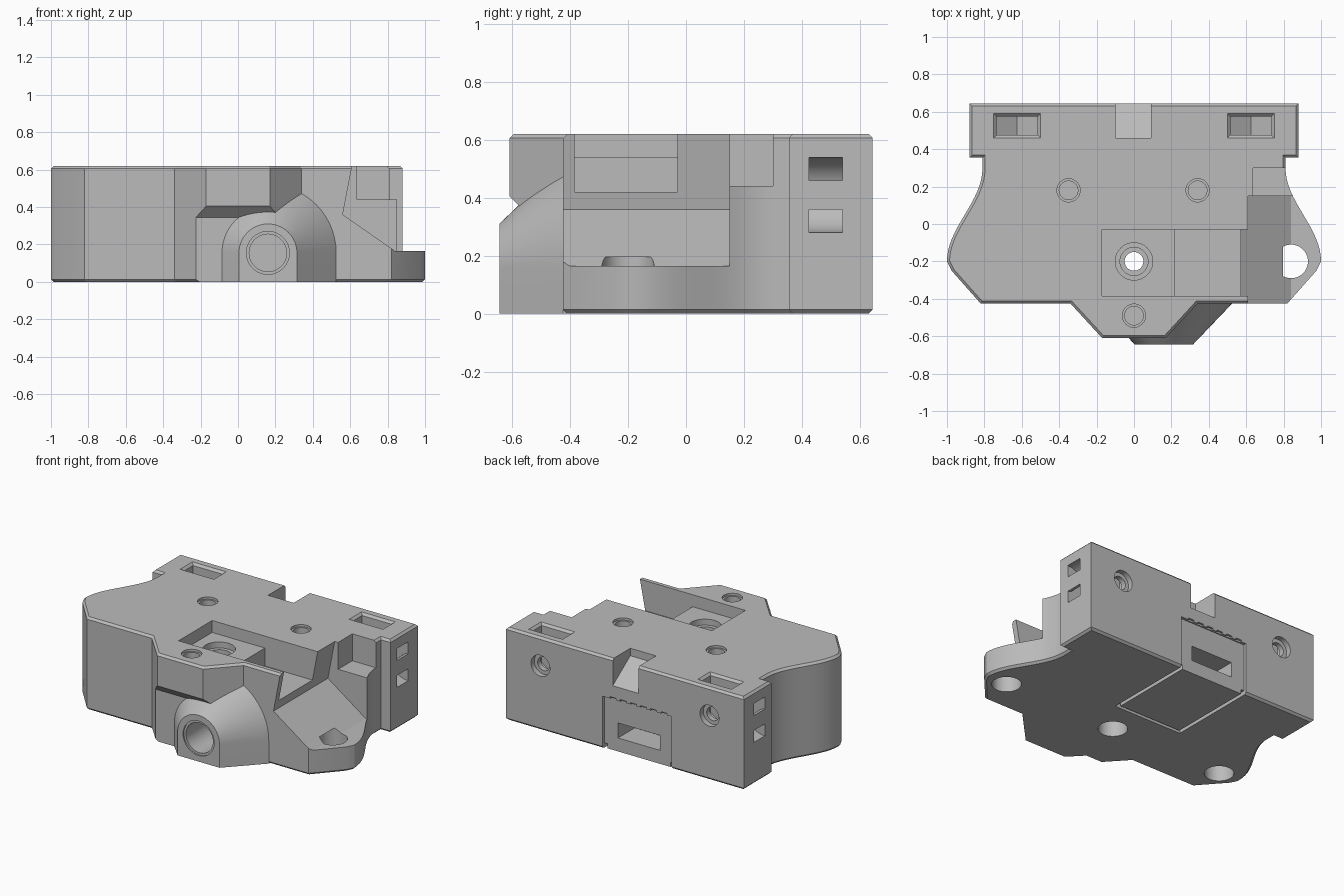
import bpy, bmesh, math

cube = bpy.data.objects.get("Cube")
if cube:
    bpy.data.objects.remove(cube, do_unlink=True)

TOP = 0.62

grey = bpy.data.materials.new("plain grey")
grey.use_nodes = True
grey.diffuse_color = (0.5, 0.5, 0.5, 1)
grey.node_tree.nodes["Principled BSDF"].inputs["Base Color"].default_value = (0.5, 0.5, 0.5, 1)


def loft(name, loops, bevel=0):
    """Solid through a list of equal-length loops, closed at both ends."""
    bm = bmesh.new()
    rings = [[bm.verts.new(p) for p in loop] for loop in loops]
    n = len(rings[0])
    for a, b in zip(rings, rings[1:]):
        for i in range(n):
            j = (i + 1) % n
            bm.faces.new((a[i], a[j], b[j], b[i]))
    bm.faces.new(rings[0])
    bm.faces.new(rings[-1])
    bmesh.ops.recalc_face_normals(bm, faces=bm.faces)
    if bevel:
        rims = [e for e in bm.edges if abs(e.verts[0].co.z - e.verts[1].co.z) < 1e-5]
        bmesh.ops.bevel(bm, geom=rims, offset=bevel, segments=1, affect='EDGES')
    mesh = bpy.data.meshes.new(name)
    bm.to_mesh(mesh)
    bm.free()
    mesh.materials.append(grey)
    ob = bpy.data.objects.new(name, mesh)
    bpy.context.collection.objects.link(ob)
    return ob


def place(axis, u, v, d):
    return {'x': (d, u, v), 'y': (u, d, v), 'z': (u, v, d)}[axis]


def prism(name, pts, axis, lo, hi, bevel=0):
    return loft(name, [[place(axis, u, v, d) for u, v in pts] for d in (lo, hi)], bevel)


def circle(u, v, r, n=40):
    return [(u + r * math.cos(2 * math.pi * i / n), v + r * math.sin(2 * math.pi * i / n)) for i in range(n)]


def combine(other, operation='DIFFERENCE'):
    mod = body.modifiers.new("combine", 'BOOLEAN')
    mod.operation, mod.solver, mod.object = operation, 'EXACT', other
    bpy.ops.object.select_all(action='DESELECT')
    bpy.context.view_layer.objects.active = body
    body.select_set(True)
    bpy.ops.object.modifier_apply(modifier=mod.name)
    bpy.data.objects.remove(other, do_unlink=True)


def cut_prism(pts, axis, lo, hi):
    combine(prism("cutter", pts, axis, lo, hi))


def cut_hole(u, v, r, axis, lo, hi):
    cut_prism(circle(u, v, r), axis, lo, hi)


def cut_box(x0, x1, y0, y1, z0, z1):
    cut_prism([(x0, y0), (x1, y0), (x1, y1), (x0, y1)], 'z', z0, z1)


# Main body: mirrored plan outline with flowing ears and a pointed nose
half = [(0.17, -0.61), (0.34, -0.425), (0.82, -0.425), (0.975, -0.25)]
for i in range(17):
    t = i / 16
    half.append((0.905 + 0.095 * math.cos(math.pi * t), -0.2 + 0.5 * t))
half += [(0.81, 0.355), (0.88, 0.355), (0.88, 0.645)]
outline = half + [(-x, y) for x, y in reversed(half)]
body = prism("mount_body", outline, 'z', 0, TOP, bevel=0.014)

# Undercut below the nose
cut_prism([(-0.8, -0.1), (-0.55, -0.1), (-0.55, 0.345), (-0.61, 0.405), (-0.8, 0.6)], 'x', -0.5, 0.5)


# Flared arch boss on the front
def arch(r, y, cx=0.16, cz=0.155, n=28):
    arc = [(cx + r * math.cos(math.pi * i / n), y, cz + r * math.sin(math.pi * i / n)) for i in range(n + 1)]
    return [(cx + r, y, 0)] + arc + [(cx - r, y, 0)]


combine(loft("boss", [arch(0.155, -0.645), arch(0.365, -0.425), arch(0.365, -0.40)]), 'UNION')
cut_hole(0.16, 0.155, 0.115, 'y', -0.7, -0.635)
cut_hole(0.16, 0.155, 0.10, 'y', -0.7, -0.31)

# Open side cut with a sloped floor, and the square notch behind it
cut_prism([(0.645, 0.8), (0.61, TOP), (0.56, 0.36), (0.84, 0.165), (1.2, 0.165), (1.2, 0.8)], 'y', -0.55, 0.15)
cut_box(0.635, 1.1, 0.1, 0.30, 0.44, 0.8)

# Two-level pocket in the top
cut_box(-0.17, 0.25, -0.385, -0.03, 0.54, 0.8)
cut_box(0.22, 0.68, -0.385, -0.03, 0.42, 0.8)

# Stepped centre hole
cut_hole(0, -0.2, 0.10, 'z', 0.50, 0.56)
cut_hole(0, -0.2, 0.075, 'z', 0.46, 0.56)
cut_hole(0, -0.2, 0.05, 'z', -0.1, 0.56)
cut_hole(0, -0.2, 0.09, 'z', -0.1, 0.2)

# Blind holes in the top
for x, y in ((-0.35, 0.18), (0.34, 0.18), (0, -0.49)):
    cut_hole(x, y, 0.062, 'z', 0.605, 0.7)
    cut_hole(x, y, 0.05, 'z', 0.4, 0.7)

for s in (-1, 1):
    # Ear holes from below
    cut_hole(s * 0.84, -0.2, 0.09, 'z', -0.1, 0.195)

    # Nut pockets with a V floor and a flared rim
    cx = s * 0.625
    cut_prism([(cx - 0.11, 0.8), (cx - 0.11, 0.36), (cx, 0.29), (cx + 0.11, 0.36), (cx + 0.11, 0.8)],
              'y', 0.475, 0.575)
    rim = []
    for g, z in ((0, 0.605), (0.03, 0.635)):
        rim.append([(cx + a * (0.11 + g), 0.525 + b * (0.05 + g), z)
                    for a, b in ((-1, -1), (1, -1), (1, 1), (-1, 1))])
    combine(loft("cutter", rim))

    # Screw holes in the back
    cut_hole(cx, 0.43, 0.07, 'y', 0.61, 0.7)
    cut_hole(cx, 0.43, 0.045, 'y', 0.36, 0.7)

    # Curved strap channel between the two side slots
    angles = [math.pi * (i / 14 - 0.5) for i in range(15)]
    ring = [(0.95, 0.28)] + [(0.88 - 0.13 * math.cos(a), 0.41 + 0.13 * math.sin(a)) for a in angles]
    ring += [(0.95, 0.54), (0.95, 0.46)]
    ring += [(0.88 - 0.05 * math.cos(a), 0.41 + 0.05 * math.sin(a)) for a in reversed(angles)]
    ring += [(0.95, 0.36)]
    cut_prism([(s * x, z) for x, z in ring], 'y', 0.425, 0.54)

# Sloped chute at the top of the back
cut_prism([(0.46, 0.8), (0.46, 0.57), (0.645, 0.44), (0.75, 0.366), (0.75, 0.8)], 'x', -0.1, 0.09)

# Cover panel: recessed back face, slot, small teeth and grooves underneath
cut_box(-0.345, 0.165, 0.625, 0.7, -0.1, 0.35)
cut_box(-0.245, 0.065, 0.45, 0.7, 0.09, 0.19)
for i in range(6):
    x = -0.31 + i * 0.075
    cut_box(x, x + 0.045, 0.632, 0.7, 0.34, 0.362)
for x0, x1, y0, y1 in ((-0.345, -0.322, 0.02, 0.7), (0.142, 0.165, 0.02, 0.7), (-0.345, 0.165, 0.02, 0.043)):
    cut_box(x0, x1, y0, y1, -0.1, 0.03)

bpy.ops.object.select_all(action='DESELECT')
body.select_set(True)
bpy.context.view_layer.objects.active = body
bpy.ops.object.shade_smooth_by_angle(angle=math.radians(25))
